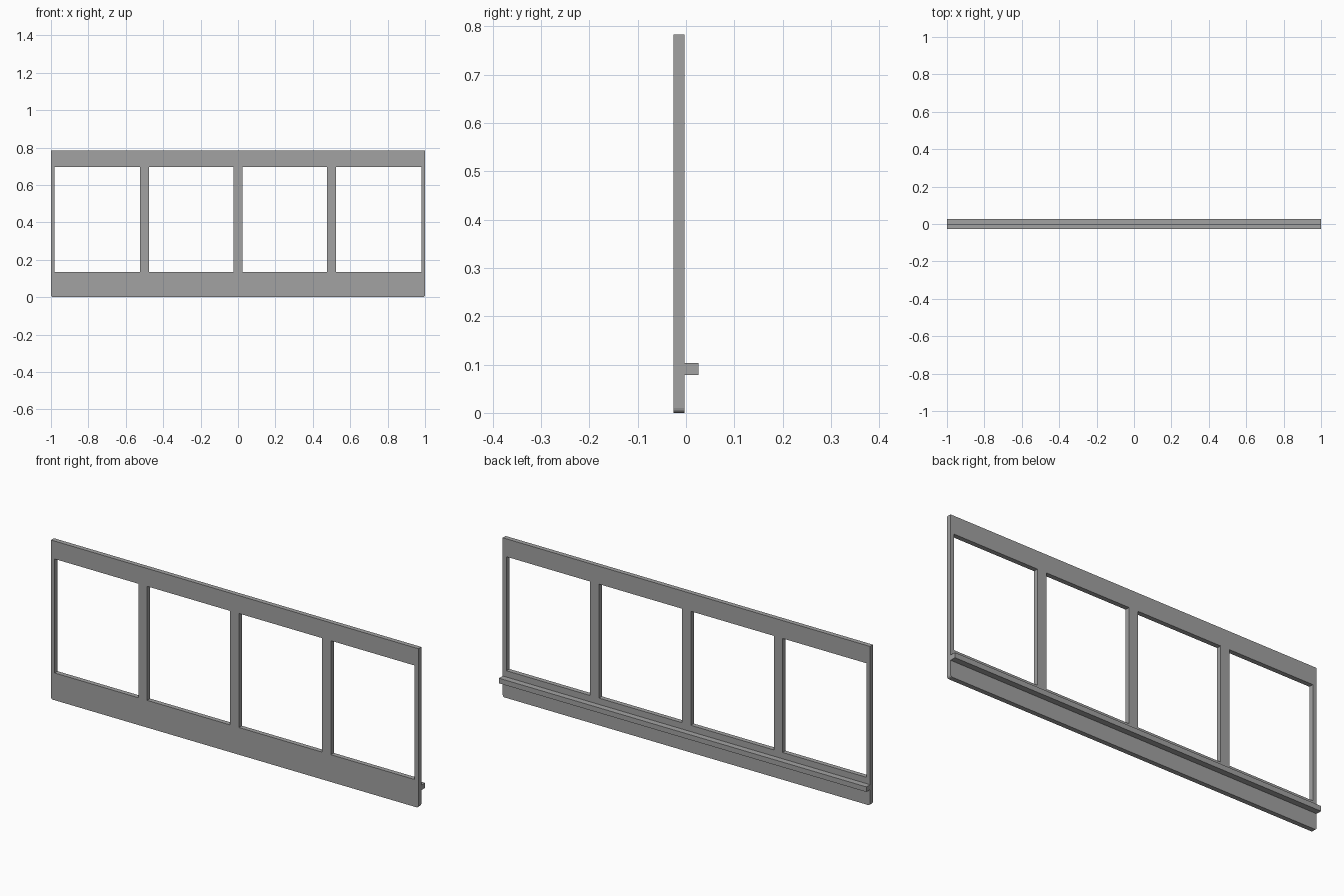
import bpy, bmesh

cube = bpy.data.objects.get("Cube")
if cube:
    bpy.data.objects.remove(cube, do_unlink=True)

# Single painted grey finish
grey = bpy.data.materials.new("wall_grey")
grey.use_nodes = True
GREY = (0.36, 0.36, 0.36, 1)
grey.diffuse_color = GREY
grey.node_tree.nodes["Principled BSDF"].inputs["Base Color"].default_value = GREY

FRONT, BACK, LEDGE_BACK = -0.026, -0.003, 0.026
HEIGHT, SILL, HEAD = 0.783, 0.134, 0.695
POST, END_POST = 0.024, 0.02   # half width of posts, full width of end posts


def finish(name, bm):
    bmesh.ops.recalc_face_normals(bm, faces=bm.faces)
    mesh = bpy.data.meshes.new(name)
    bm.to_mesh(mesh)
    bm.free()
    mesh.materials.append(grey)
    obj = bpy.data.objects.new(name, mesh)
    bpy.context.collection.objects.link(obj)
    return obj


# Window wall: a grid of cells with every second middle cell left open
xs = [-1, -1 + END_POST]
for centre in (-0.5, 0, 0.5):
    xs += [centre - POST, centre + POST]
xs += [1 - END_POST, 1]
zs = [0, SILL, HEAD, HEIGHT]

bm = bmesh.new()
grid = [[bm.verts.new((x, FRONT, z)) for z in zs] for x in xs]
for i in range(len(xs) - 1):
    for j in range(len(zs) - 1):
        if j == 1 and i % 2 == 1:
            continue
        bm.faces.new((grid[i][j], grid[i + 1][j], grid[i + 1][j + 1], grid[i][j + 1]))
extruded = bmesh.ops.extrude_face_region(bm, geom=bm.faces[:], use_keep_orig=True)
for v in extruded["geom"]:
    if isinstance(v, bmesh.types.BMVert):
        v.co.y = BACK

# Small rounding on the two bottom corners
corners = [e for e in bm.edges
           if all(abs(v.co.x) > 0.999 and v.co.z < 0.001 for v in e.verts)]
bmesh.ops.bevel(bm, geom=corners, offset=0.01, segments=3, profile=0.5, affect="EDGES")
finish("window_wall", bm)

# Ledge running along the back below the windows
bm = bmesh.new()
bmesh.ops.create_cube(bm, size=1)
for v in bm.verts:
    v.co.x *= 2
    v.co.y = LEDGE_BACK if v.co.y > 0 else BACK
    v.co.z = 0.103 if v.co.z > 0 else 0.078
finish("back_ledge", bm)
